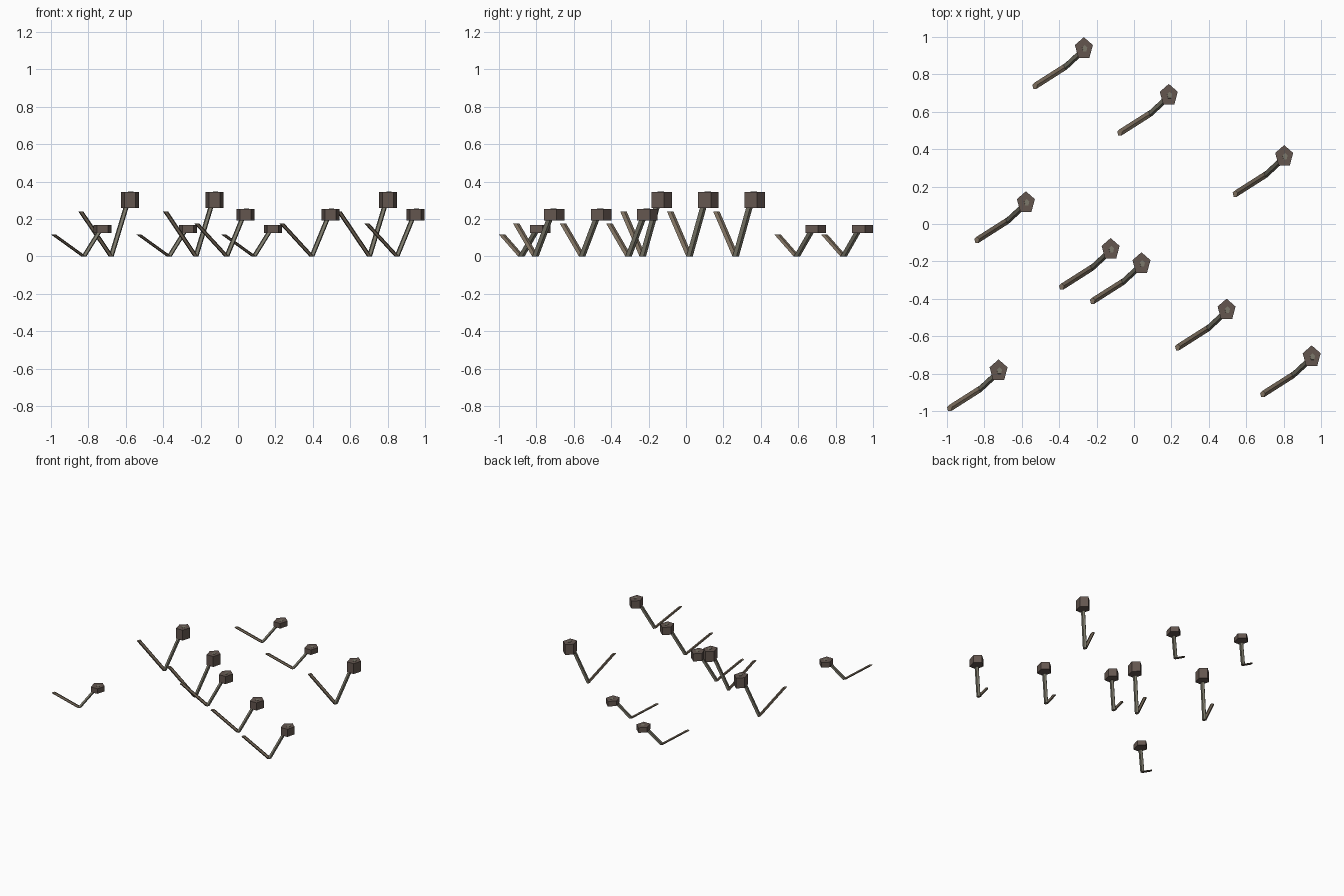
import bpy, bmesh
from math import sin, cos, pi

if "Cube" in bpy.data.objects:
    bpy.data.objects.remove(bpy.data.objects["Cube"])


def material(name, rgb):
    m = bpy.data.materials.new(name)
    m.diffuse_color = (*rgb, 1)
    m.use_nodes = True
    m.node_tree.nodes["Principled BSDF"].inputs["Base Color"].default_value = m.diffuse_color
    return m


HEAD = material("dark_brown", (0.125, 0.092, 0.078))
STALK = material("grey_green", (0.2, 0.19, 0.145))
LEAF = material("tan", (0.2, 0.155, 0.11))


def slanted_prism(name, bottom, top, rx, ry, mat):
    """Five-sided prism with horizontal ends, sheared from bottom to top."""
    bm = bmesh.new()
    rings = []
    for cx, cy, cz in (bottom, top):
        rings.append([bm.verts.new((cx - rx * sin(2 * pi * i / 5),
                                    cy + ry * cos(2 * pi * i / 5), cz))
                      for i in range(5)])
    low, high = rings
    bm.faces.new(low[::-1])
    bm.faces.new(high)
    for i in range(5):
        j = (i + 1) % 5
        bm.faces.new((low[i], low[j], high[j], high[i]))
    bmesh.ops.recalc_face_normals(bm, faces=bm.faces)
    me = bpy.data.meshes.new(name)
    bm.to_mesh(me)
    bm.free()
    me.materials.append(mat)
    ob = bpy.data.objects.new(name, me)
    bpy.context.collection.objects.link(ob)
    return ob


def sprout(n, x, y, s):
    """One forked sprout; s scales the height only."""
    base = (x - 0.1, y - 0.097, 0)
    # leaning leaf stem
    slanted_prism(f"leaf_stem_{n}", base, (x - 0.262, y - 0.2, 0.24 * s),
                  0.0142, 0.019, LEAF)
    # main stalk, ending just through the head
    slanted_prism(f"stalk_{n}", base, (x + 0.005, y, 0.347 * s),
                  0.0142, 0.019, STALK)
    # five-sided head
    slanted_prism(f"head_{n}", (x, y, 0.26 * s), (x, y, 0.345 * s),
                  0.0505, 0.0608, HEAD)


SMALL, MID, TALL = 0.487, 0.738, 1.0
plants = [
    (-0.268, 0.938, SMALL), (0.186, 0.688, SMALL), (-0.724, -0.785, SMALL),
    (0.040, -0.212, MID), (0.495, -0.460, MID), (0.950, -0.710, MID),
    (-0.578, 0.114, TALL), (-0.125, -0.136, TALL), (0.803, 0.361, TALL),
]
for n, (x, y, s) in enumerate(plants, 1):
    sprout(n, x, y, s)
